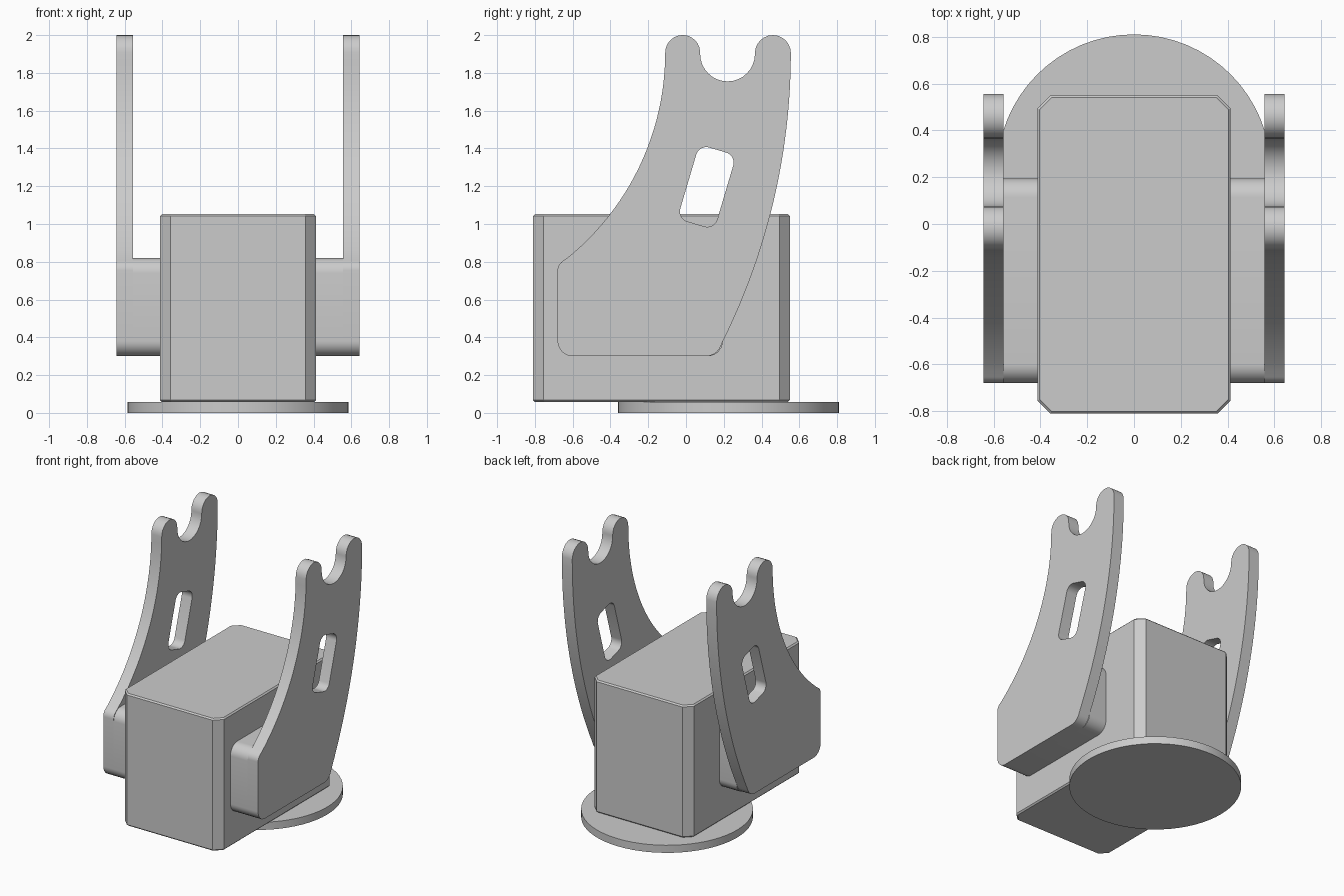
import bpy, bmesh
from math import sin, cos, tan, asin, radians, degrees
from mathutils import Vector

if "Cube" in bpy.data.objects:
    bpy.data.objects.remove(bpy.data.objects["Cube"])


def arc(cx, cy, r, a0, a1, n=12):
    return [(cx + r * cos(radians(a0 + (a1 - a0) * i / n)),
             cy + r * sin(radians(a0 + (a1 - a0) * i / n))) for i in range(n + 1)]


def fillet(p, prev, nxt, r, n=6):
    """Round corner p between its two neighbours with radius r."""
    p, a, b = Vector(p), Vector(prev), Vector(nxt)
    u, v = (a - p).normalized(), (b - p).normalized()
    half = u.angle(v) / 2
    c = p + (u + v).normalized() * r / sin(half)
    s, e = p + u * r / tan(half) - c, p + v * r / tan(half) - c
    return [tuple(c + s.lerp(e, i / n).normalized() * r) for i in range(n + 1)]


def rounded(pts, r):
    return [q for i, p in enumerate(pts)
            for q in fillet(p, pts[i - 1], pts[(i + 1) % len(pts)], r)]


def prism(name, loops, lo, hi, place, smooth=True):
    """Extrude an outline (plus optional holes) from lo to hi."""
    bm = bmesh.new()
    edges = []
    for loop in loops:
        vs = [bm.verts.new(place(a, b, lo)) for a, b in loop]
        edges += [bm.edges.new((vs[i - 1], vs[i])) for i in range(len(vs))]
    if len(loops) == 1:
        bm.faces.new(vs)
    else:
        bmesh.ops.triangle_fill(bm, use_beauty=True, edges=edges)
    ext = bmesh.ops.extrude_face_region(bm, geom=bm.faces[:], use_keep_orig=True)
    move = Vector(place(0, 0, hi)) - Vector(place(0, 0, lo))
    bmesh.ops.translate(bm, vec=move,
                        verts=[g for g in ext["geom"] if isinstance(g, bmesh.types.BMVert)])
    bmesh.ops.recalc_face_normals(bm, faces=bm.faces[:])
    me = bpy.data.meshes.new(name)
    bm.to_mesh(me)
    bm.free()
    ob = bpy.data.objects.new(name, me)
    bpy.context.collection.objects.link(ob)
    if smooth:
        bpy.ops.object.select_all(action='DESELECT')
        ob.select_set(True)
        bpy.context.view_layer.objects.active = ob
        bpy.ops.object.shade_smooth_by_angle(angle=radians(30))
    return ob


def flat(a, b, h):
    return (a, b, h)


def side(a, b, h):
    return (h, a, b)


# Round base plate
prism("base_disc", [arc(0, 0.225, 0.585, 0, 354.375, 63)], 0, 0.057, flat)

# Main housing with chamfered corners
X, Y0, Y1, C = 0.413, -0.81, 0.55, 0.056
octagon = [(-X + C, Y0), (X - C, Y0), (X, Y0 + C), (X, Y1 - C),
           (X - C, Y1), (-X + C, Y1), (-X, Y1 - C), (-X, Y0 + C)]
body = prism("body_box", [octagon], 0.058, 1.052, flat, False)
bev = body.modifiers.new("edge_chamfer", 'BEVEL')
bev.width, bev.segments = 0.01, 1
bev.limit_method, bev.angle_limit = 'ANGLE', radians(60)

# Curved side arm outline: swept edges, forked top, rounded foot
RB, RF = 3.43, 1.40
back = arc(0.555 - RB, 1.908, RB, -degrees(asin(1.53 / RB)), 0, 24)
front = arc(-0.11 - RF, 1.908, RF, 0, -degrees(asin(1.09 / RF)), 24)
outline = (back
           + arc(0.46, 1.905, 0.095, 0, 180)[1:]
           + arc(0.22, 1.90, 0.145, 0, -180, 16)
           + arc(-0.0175, 1.908, 0.0925, 0, 180)[:-1]
           + front
           + fillet((-0.68, 0.785), front[-1], (-0.68, 0.3), 0.06)
           + fillet((-0.68, 0.3), (-0.68, 0.7), (0.1, 0.3), 0.08)
           + fillet((0.160, 0.3), (-0.6, 0.3), back[0], 0.085))

# Tilted window in the arm
T = radians(16.5)
ux, uz = Vector((cos(T), -sin(T))), Vector((sin(T), cos(T)))
window = rounded([tuple(Vector((0.11, 1.196)) + ux * a * 0.102 + uz * b * 0.204)
                  for a, b in ((-1, -1), (1, -1), (1, 1), (-1, 1))], 0.055)
arm = prism("side_arm", [outline, window], 0.557, 0.643, side)

# Spacer block joining arm to housing
block = prism("arm_spacer", [rounded([(-0.68, 0.3), (0.195, 0.3), (0.195, 0.82), (-0.68, 0.82)], 0.08)],
              0.41, 0.558, side)

# Mirror arm and spacer to the other side
for ob in (arm, block):
    ob.modifiers.new("mirror", 'MIRROR').use_axis[0] = True
